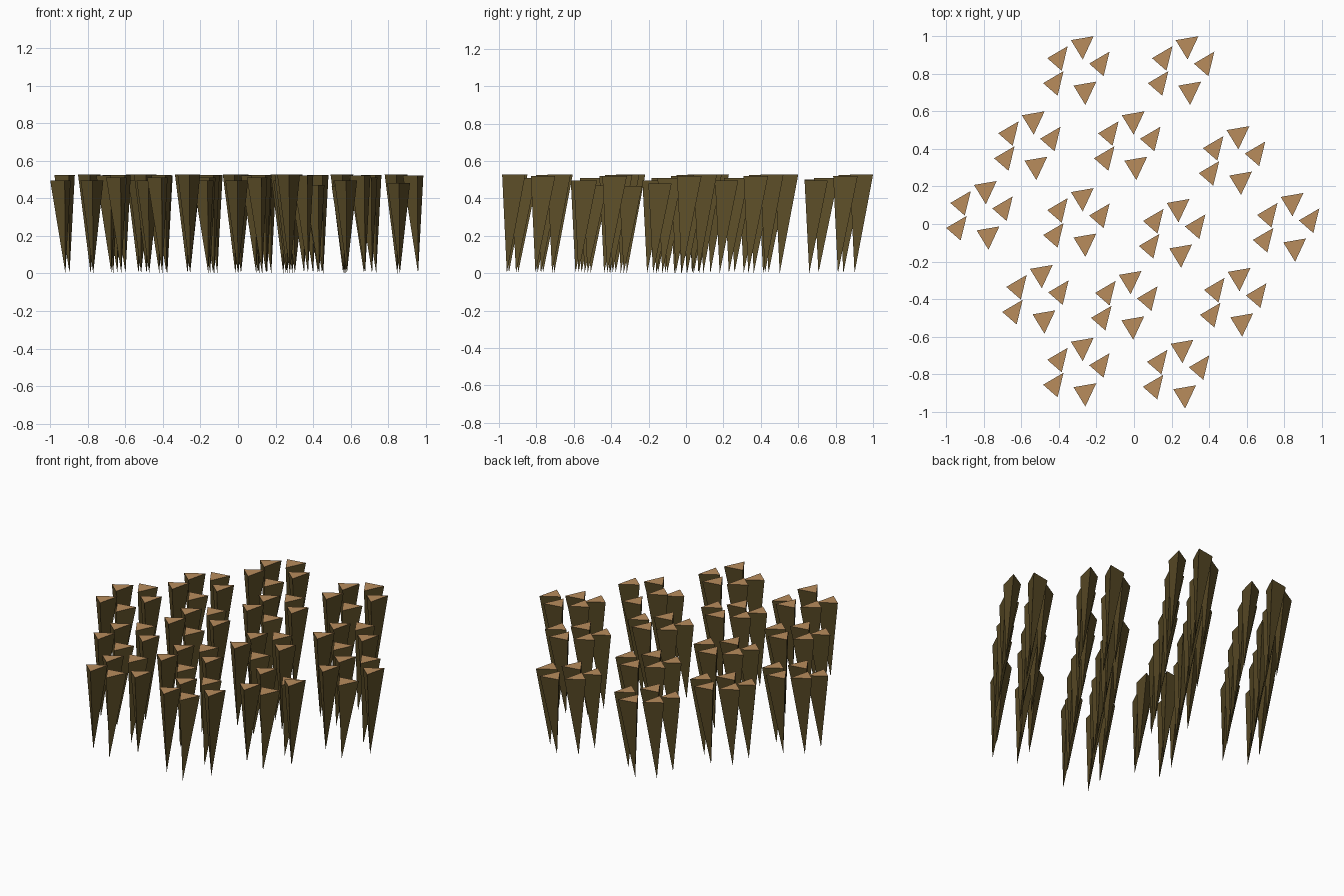
import bpy, bmesh

if "Cube" in bpy.data.objects:
    bpy.data.objects.remove(bpy.data.objects["Cube"])

# Colours
def material(name, rgb):
    m = bpy.data.materials.new(name)
    m.diffuse_color = (*rgb, 1)
    m.use_nodes = True
    m.node_tree.nodes["Principled BSDF"].inputs["Base Color"].default_value = m.diffuse_color
    return m

bark = material("dark olive brown", (0.115, 0.080, 0.022))
tan = material("cut top tan", (0.479, 0.262, 0.107))

# Two triangular top outlines, relative to their right-hand corner (last = lowest corner)
TRI_A = [(0, 0), (-0.121, -0.021), (-0.058, -0.124)]
TRI_B = [(0, 0), (-0.109, -0.064), (-0.032, -0.131)]

# Five spikes per cluster: name -> outline, offset, height
SPIKES = {
    "top": (TRI_A, (0, 0), 0.527),
    "left": (TRI_B, (-0.138, -0.053), 0.525),
    "right": (TRI_B, (0.085, -0.082), 0.52),
    "low_left": (TRI_B, (-0.160, -0.186), 0.51),
    "low": (TRI_A, (0.014, -0.242), 0.495),
}

# Cluster reference points
CLUSTERS = [(-0.215, 1.0), (0.343, 1.0), (-0.476, 0.60), (0.056, 0.60),
            (0.614, 0.521), (-0.731, 0.229), (-0.215, 0.191), (0.295, 0.133),
            (0.902, 0.165), (-0.433, -0.218), (0.04, -0.25), (0.62, -0.234),
            (-0.215, -0.606), (0.316, -0.617)]

# Spikes with a different height
HEIGHTS = {(8, "low"): 0.48, (11, "top"): 0.465, (12, "right"): 0.495,
           (12, "low"): 0.527, (13, "low"): 0.527, (0, "low"): 0.50,
           (5, "low_left"): 0.495, (11, "low_left"): 0.47}


def add_spike(bm, tri, x, y, h):
    """Inverted three-sided spike whose tip sits under its lowest corner."""
    top = [bm.verts.new((x + a, y + b, h)) for a, b in tri]
    tip = bm.verts.new((x + tri[2][0] + 0.004, y + tri[2][1] + 0.025, 0))
    bm.faces.new(top).material_index = 1
    for i in range(3):
        bm.faces.new((top[i], tip, top[(i + 1) % 3]))


# One object per cluster of spikes
for i, (cx, cy) in enumerate(CLUSTERS):
    bm = bmesh.new()
    for name, (tri, (ox, oy), h) in SPIKES.items():
        add_spike(bm, tri, cx + ox, cy + oy, HEIGHTS.get((i, name), h))
    bmesh.ops.recalc_face_normals(bm, faces=bm.faces)
    mesh = bpy.data.meshes.new("spike_cluster")
    bm.to_mesh(mesh)
    bm.free()
    mesh.materials.append(bark)
    mesh.materials.append(tan)
    obj = bpy.data.objects.new(f"spike_cluster_{i + 1}", mesh)
    bpy.context.collection.objects.link(obj)
